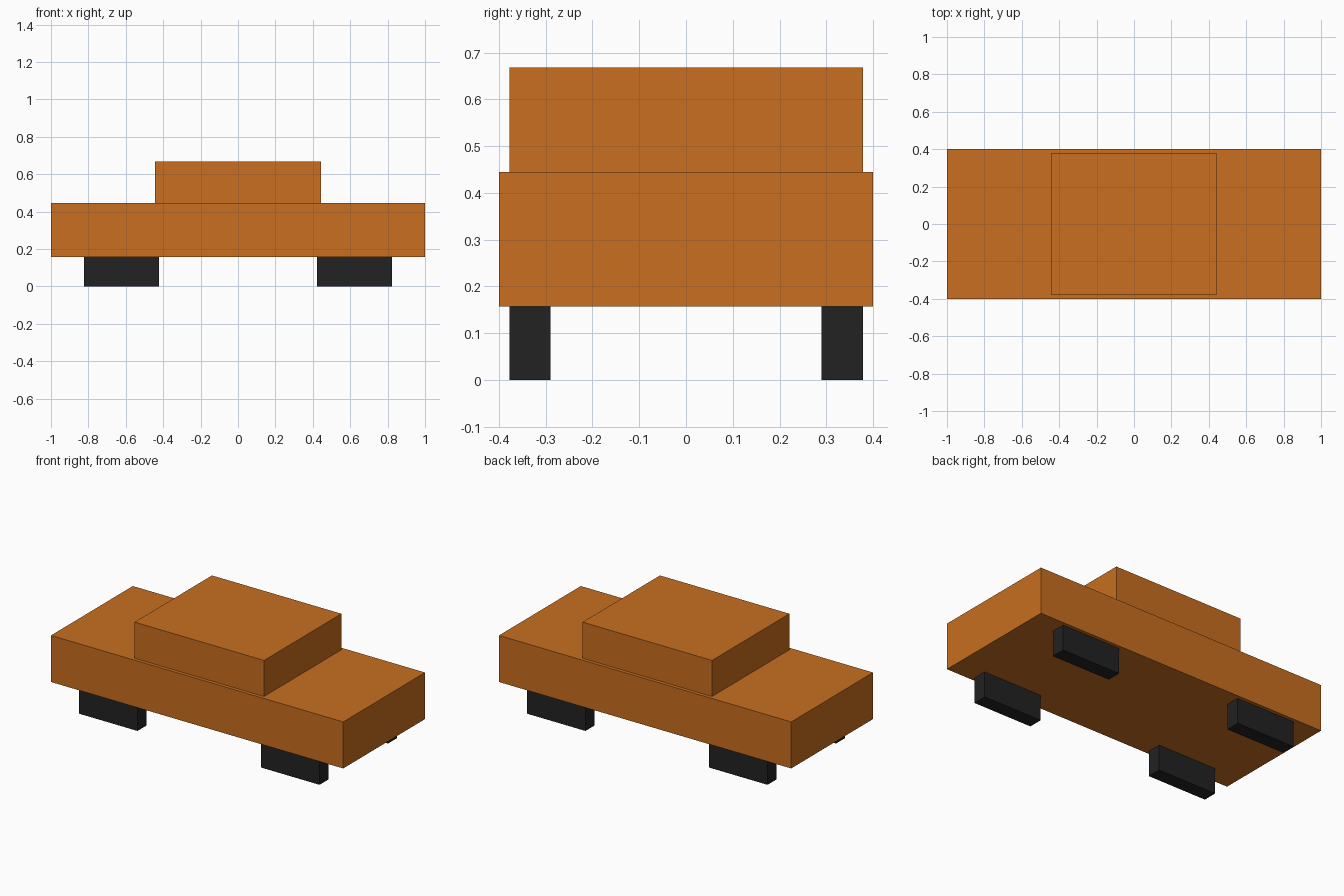
import bpy

if "Cube" in bpy.data.objects:
    bpy.data.objects.remove(bpy.data.objects["Cube"])


def material(name, rgb):
    m = bpy.data.materials.new(name)
    m.diffuse_color = (*rgb, 1.0)
    m.use_nodes = True
    m.node_tree.nodes["Principled BSDF"].inputs["Base Color"].default_value = m.diffuse_color
    return m


def box(name, x, y, z, mat):
    """Axis-aligned box from (min, max) ranges."""
    bpy.ops.mesh.primitive_cube_add(size=1)
    ob = bpy.context.object
    ob.name = name
    ranges = (x, y, z)
    for v in ob.data.vertices:
        v.co = [lo if c < 0 else hi for c, (lo, hi) in zip(v.co, ranges)]
    ob.data.materials.append(mat)
    return ob


orange = material("orange paint", (0.578, 0.156, 0.014))
black = material("black rubber", (0.016, 0.016, 0.016))

# Body and cabin
box("car_body", (-1, 1), (-0.4, 0.4), (0.157, 0.445), orange)
box("car_cabin", (-0.443, 0.443), (-0.378, 0.378), (0.445, 0.668), orange)

# Four block wheels, tops tucked into the body
for xn, sx in (("left", -1), ("right", 1)):
    for yn, sy in (("front", -1), ("back", 1)):
        xr = sorted((sx * 0.423, sx * 0.823))
        yr = sorted((sy * 0.29, sy * 0.378))
        box(f"wheel_{yn}_{xn}", xr, yr, (0, 0.2), black)
